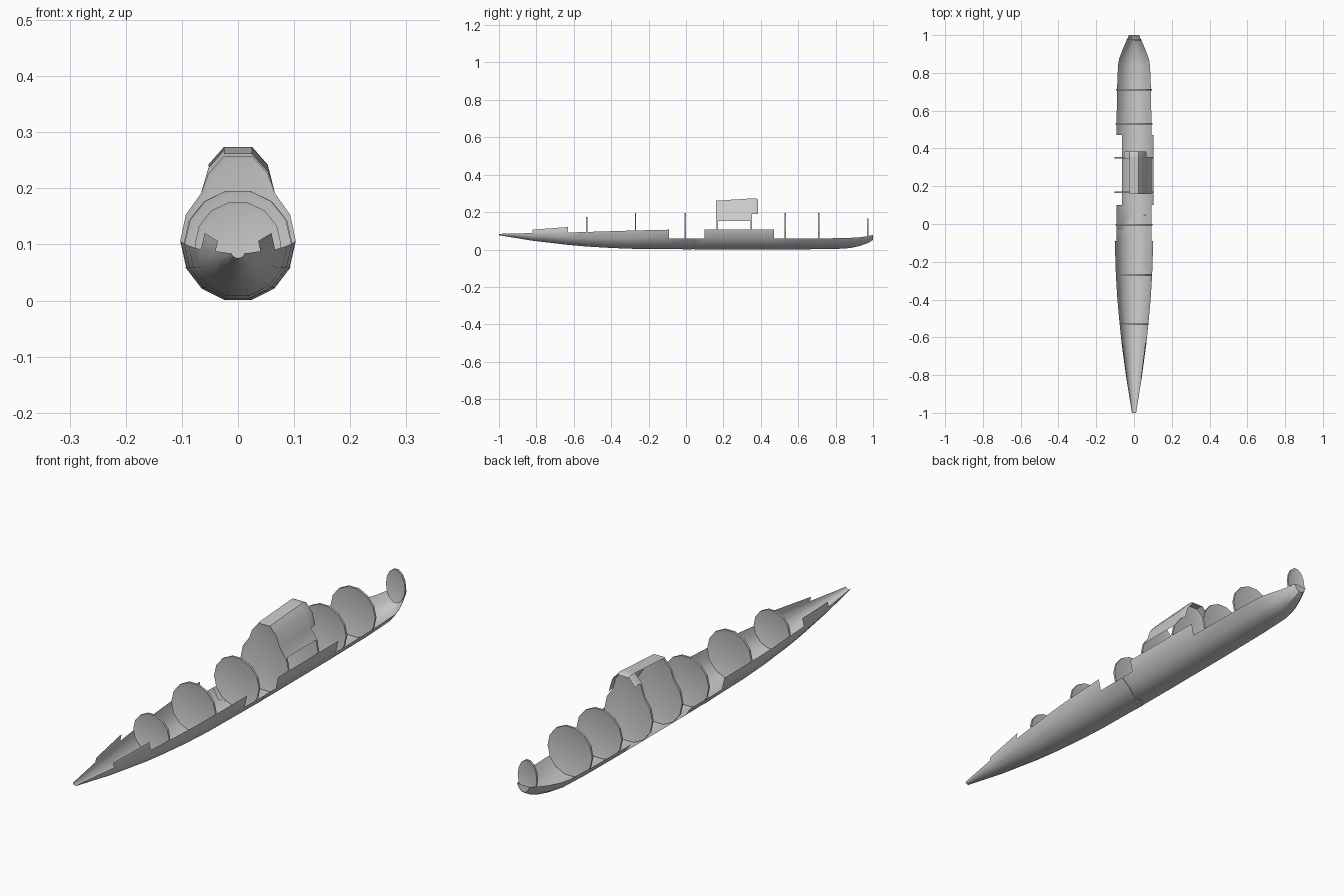
import bpy, bmesh, math

if "Cube" in bpy.data.objects:
    bpy.data.objects.remove(bpy.data.objects["Cube"])

STEP = 2 * math.pi / 14          # fourteen-sided cross-section


def point(k, rx, rz, c):
    """Corner k of the section: +-1 beside the flat bottom, +-4 widest, +-7 beside the top."""
    a = (abs(k) - 4) * STEP
    return math.copysign(rx * math.cos(a), k), c + rz * math.sin(a)


def finish(bm, name, angle=32):
    bmesh.ops.delete(bm, geom=[v for v in bm.verts if not v.link_faces], context='VERTS')
    bmesh.ops.recalc_face_normals(bm, faces=bm.faces)
    mesh = bpy.data.meshes.new(name)
    bm.to_mesh(mesh)
    bm.free()
    ob = bpy.data.objects.new(name, mesh)
    bpy.context.collection.objects.link(ob)
    bpy.ops.object.select_all(action='DESELECT')
    bpy.context.view_layer.objects.active = ob
    ob.select_set(True)
    bpy.ops.object.shade_smooth_by_angle(angle=math.radians(angle))
    return ob


COLS = [-5, -4, -3, -2, -1, 1, 2, 3, 4, 5]
# torn joint line between the two hull halves, one y per column
JAG = dict(zip(COLS, [0, 0, -.02, -.03, .03, .03, .05, .04, .04, .04]))


def hull(name, rows, jag_row, cap=False):
    """Open shell. Each row: y, rx, rz, centre z, wall height left and right of the next span."""
    bm = bmesh.new()
    grid = []
    for i, (y, rx, rz, c, _, _) in enumerate(rows):
        line = {}
        for k in COLS:
            x, z = point(k, rx, rz, c)
            line[k] = bm.verts.new((x, JAG[k] if i == jag_row else y, z))
        grid.append(line)
    for i in range(len(rows) - 1):
        left, right = rows[i][4:]
        for k, n in zip(COLS, COLS[1:]):
            if k >= -left and n <= right:
                bm.faces.new((grid[i][k], grid[i][n], grid[i + 1][n], grid[i + 1][k]))
    if cap:
        bm.faces.new([grid[-1][k] for k in COLS if abs(k) <= 3])
    return finish(bm, name)


# forward hull half, tapering to the nose
hull("nose_hull", [
    (-1.0, .011, .008, .084, 4, 4),
    (-.82, .040, .042, .088, 5, 5),
    (-.63, .066, .068, .091, 4, 4),
    (-.53, .076, .080, .094, 4, 4),
    (-.40, .088, .092, .098, 4, 4),
    (-.27, .096, .101, .102, 4, 4),
    (-.09, .102, .106, .106, 3, 3),
    (.0, .104, .108, .106, 3, 3)], 7)

# rear hull half with one tall wall on the right, rounded up at the tail
hull("tail_hull", [
    (.0, .102, .107, .106, 3, 3),
    (.10, .103, .108, .106, 2, 4),
    (.47, .103, .108, .106, 3, 3),
    (.71, .100, .107, .106, 3, 3),
    (.84, .094, .104, .106, 3, 3),
    (.88, .086, .100, .106, 3, 3),
    (.93, .064, .086, .103, 3, 3),
    (.975, .042, .067, .101, 3, 3),
    (1.0, .030, .050, .100, 3, 3)], 0, cap=True)


def bulkhead(name, y, outline, thick=.008):
    """Frame with a raised rim and recessed panel on both sides."""
    bm = bmesh.new()
    front = bm.faces.new([bm.verts.new((x, y - thick / 2, z)) for x, z in outline])
    ret = bmesh.ops.extrude_face_region(bm, geom=[front])
    verts = [g for g in ret['geom'] if isinstance(g, bmesh.types.BMVert)]
    bmesh.ops.translate(bm, verts=verts, vec=(0, thick, 0))
    bmesh.ops.recalc_face_normals(bm, faces=bm.faces)
    ends = [f for f in bm.faces if abs(f.normal.y) > .9]
    bmesh.ops.inset_individual(bm, faces=ends, thickness=.007, depth=-.002)
    return finish(bm, name, 20)


RING = [1, 2, 3, 4, 5, 6, 7, -7, -6, -5, -4, -3, -2, -1]

# round bulkheads: y, rx, rz, centre z
for i, (y, rx, rz, c) in enumerate([
        (-.53, .077, .077, .100), (-.27, .095, .096, .102), (-.005, .097, .097, .101),
        (.53, .097, .097, .101), (.71, .096, .097, .101), (.972, .041, .066, .101)]):
    bulkhead(f"bulkhead_{i + 1}", y, [point(k, rx, rz, c) for k in RING])


def cabin_half(top):
    """Right-hand upper corners of the cabin section, from the shoulder to the roof."""
    return [(.093, .153), (.066, .191), (.053, top - .032), (.025, top)]


# two tall bulkheads carrying the cabin roof
for name, y, top in (("cabin_front_bulkhead", .167, .258), ("cabin_rear_bulkhead", .35, .268)):
    low = [point(k, .103, .105, .106) for k in (1, 2, 3, 4)]
    side = low + cabin_half(top)
    bulkhead(name, y, side + [(-x, z) for x, z in reversed(side)])

# remaining cabin skin: roof and right side, with a short lip behind
bm = bmesh.new()
rows = []
for y, top, s in ((.160, .261, 1), (.348, .273, 1), (.372, .274, 1), (.385, .267, .96)):
    right = cabin_half(top)
    pts = right + [(-x, z) for x, z in reversed(right[2:])]
    rows.append([bm.verts.new((x * s, y, z)) for x, z in pts])
for i in range(3):
    for j in (range(0, 4) if i == 0 else range(1, 5)):
        bm.faces.new((rows[i][j], rows[i][j + 1], rows[i + 1][j + 1], rows[i + 1][j]))
finish(bm, "cabin_roof_skin")
